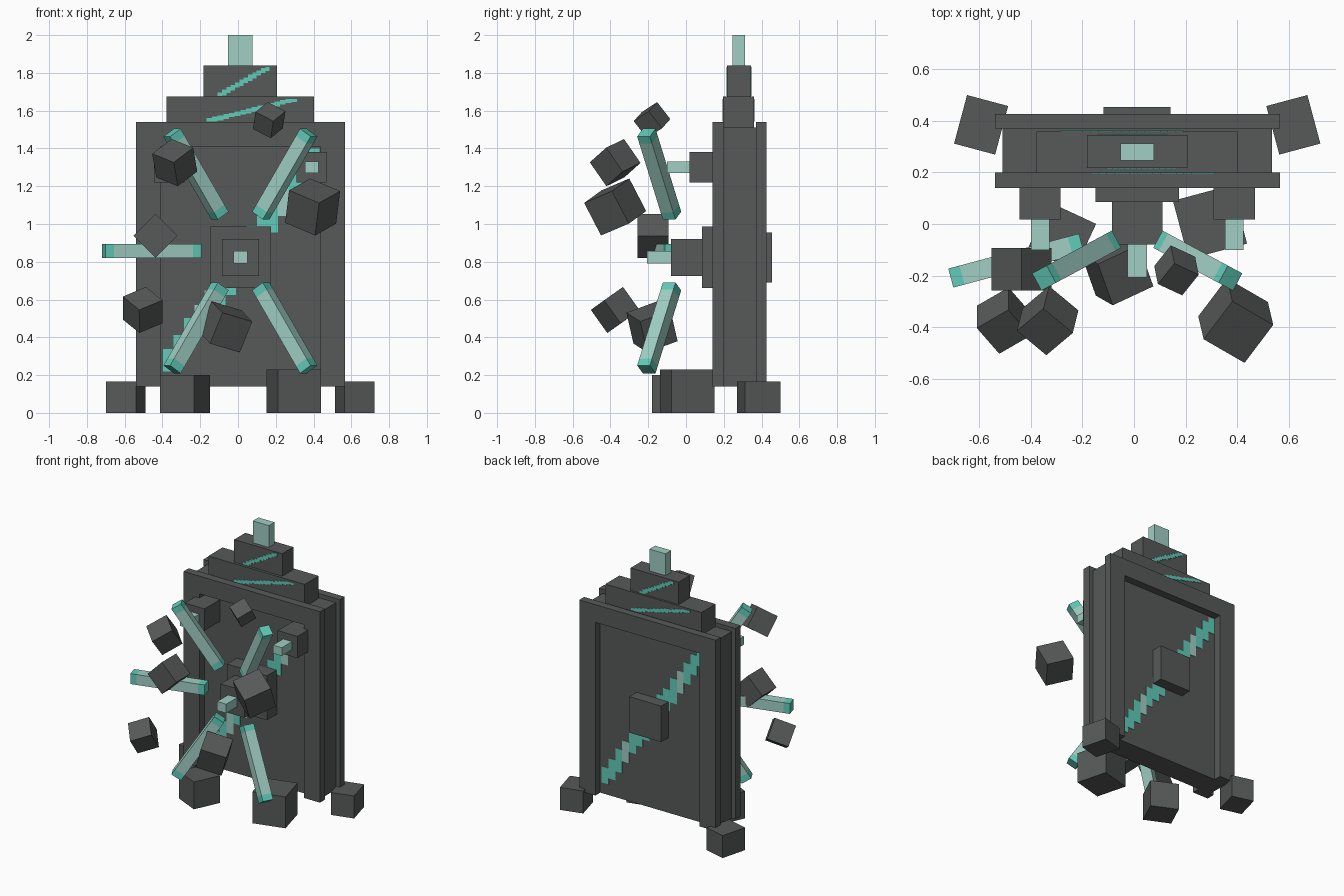
import bpy, bmesh, math, random
from mathutils import Vector, Matrix, Euler

random.seed(4)
if "Cube" in bpy.data.objects:
    bpy.data.objects.remove(bpy.data.objects["Cube"])


def material(name, rgb):
    m = bpy.data.materials.new(name)
    m.use_nodes = True
    color = (*rgb, 1.0)
    m.diffuse_color = color
    m.node_tree.nodes["Principled BSDF"].inputs["Base Color"].default_value = color
    return m


STONE = material("dark_stone", (0.095, 0.1, 0.1))
CRYSTAL = material("pale_crystal", (0.35, 0.62, 0.55))
GLOW = material("bright_teal", (0.12, 0.6, 0.48))
CX, CZ = 0.0125, 0.857      # centre of the slab face


def finish(name, bm, *mats):
    mesh = bpy.data.meshes.new(name)
    bm.to_mesh(mesh)
    bm.free()
    for m in mats:
        mesh.materials.append(m)
    ob = bpy.data.objects.new(name, mesh)
    bpy.context.collection.objects.link(ob)
    return ob


def add_box(bm, x, y, z):
    """Box from (min, max) ranges."""
    size = Vector((x[1] - x[0], y[1] - y[0], z[1] - z[0]))
    mid = Vector((sum(x), sum(y), sum(z))) / 2
    return bmesh.ops.create_cube(bm, size=1, matrix=Matrix.LocRotScale(mid, None, size))


def box(name, x, y, z, mat=STONE):
    bm = bmesh.new()
    add_box(bm, x, y, z)
    return finish(name, bm, mat)


def around(half, c=CX):
    return (c - half, c + half)


def turned_block(name, loc, size, degrees, mat=STONE):
    rot = Euler([math.radians(a) for a in degrees])
    bm = bmesh.new()
    bmesh.ops.create_cube(bm, size=1, matrix=Matrix.LocRotScale(Vector(loc), rot, Vector(size)))
    return finish(name, bm, mat)


# Slab with an open-bottomed frame on both faces
box("slab", around(0.523), (0.2, 0.37), (0.14, 1.51))
for side, y in (("front", (0.14, 0.2)), ("back", (0.37, 0.427))):
    bm = bmesh.new()
    add_box(bm, (-0.54, -0.41), y, (0.14, 1.41))
    add_box(bm, (0.437, 0.567), y, (0.14, 1.41))
    add_box(bm, (-0.54, 0.567), y, (1.41, 1.54))
    finish(side + "_frame", bm, STONE)

# Stepped crown and its crystal
box("lower_tier", around(0.39), (0.197, 0.36), (1.51, 1.675))
box("upper_tier", around(0.195), (0.217, 0.345), (1.675, 1.84))
box("crown_crystal", around(0.065), (0.247, 0.312), (1.84, 2.0), CRYSTAL)

# Bosses in the middle of both faces
box("front_boss_base", around(0.162), (0.085, 0.2), around(0.163, 0.823))
box("front_boss", around(0.098), (-0.08, 0.085), around(0.098, 0.823))
box("boss_crystal", around(0.037), (-0.207, -0.08), around(0.033, 0.823), CRYSTAL)
box("back_boss", around(0.13), (0.37, 0.455), around(0.132, 0.823))

# Upper lamps
for side, s in (("left", 1), ("right", -1)):
    x = CX + s * 0.377
    box(side + "_lamp", around(0.08, x), (0.018, 0.2), around(0.08, 1.3))
    box(side + "_lamp_crystal", around(0.036, x), (-0.1, 0.018), around(0.03, 1.3), CRYSTAL)

# Feet: two uneven ones in front, a mirrored pair behind
turned_block("left_front_foot", (0.295, 0.007, 0.115), (0.235, 0.235, 0.23), (0, 0, 15))
turned_block("right_front_foot", (-0.28, -0.048, 0.1), (0.2, 0.2, 0.2), (0, 0, -25))
for side, s in (("left", 1), ("right", -1)):
    turned_block(side + "_back_foot", (CX + s * 0.606, 0.385, 0.0825),
                 (0.165, 0.195, 0.165), (0, 0, s * 15))


# Radiating crystal bars with bright tips
def crystal_bar(name, angle):
    a, tilt, length = math.radians(angle), math.radians(15), 0.525
    radial = Vector((math.cos(a), 0, math.sin(a)))
    direction = radial * math.cos(tilt) - Vector((0, math.sin(tilt), 0))
    bm = bmesh.new()
    bmesh.ops.create_cube(bm, size=1, matrix=Matrix.Diagonal((length, 0.076, 0.076, 1)))
    cut = length / 2 - 0.045
    for x in (-cut, cut):
        bmesh.ops.bisect_plane(bm, geom=bm.verts[:] + bm.edges[:] + bm.faces[:],
                               plane_co=(x, 0, 0), plane_no=(1, 0, 0))
    for f in bm.faces:
        f.material_index = int(abs(f.calc_center_median().x) > cut)
    loc = Vector((CX, -0.142, CZ)) + radial * 0.47
    bm.transform(Matrix.LocRotScale(loc, direction.to_track_quat('X', 'Z'), None))
    finish(name, bm, CRYSTAL, GLOW)


for i, angle in enumerate((60, 120, 180, 240, 300)):
    crystal_bar(f"crystal_bar_{i + 1}", angle)

# Floating rubble: place, size, turn
rubble = [
    ((-0.335, -0.375, 1.325), 0.155, (20, -30, 40)),
    ((0.395, -0.375, 1.09), 0.195, (20, 20, -30)),
    ((0.165, -0.18, 1.55), 0.115, (30, 25, -25)),
    ((-0.505, -0.375, 0.545), 0.15, (30, -20, 30)),
    ((-0.065, -0.18, 0.455), 0.18, (20, 15, 25)),
    ((-0.437, -0.175, 0.937), 0.165, (0, 45, 0)),
]
for i, (loc, size, turn) in enumerate(rubble):
    turned_block(f"rubble_{i + 1}", loc, (size,) * 3, turn)


# Jagged glowing cracks as thin plates, rising to the viewer's right on each face
def crack(name, start, end, columns, heights, faces, pale=()):
    step = (end[0] - start[0]) / columns
    shape = []
    for i in range(columns):
        t = (i + 0.5) / columns
        mid = start[1] + t * (end[1] - start[1])
        half = random.uniform(*heights) / 2
        shape.append((start[0] + i * step, max(mid - half, start[1]), min(mid + half, end[1])))
    for side, s, y in faces:
        bm = bmesh.new()
        for i, (u, low, high) in enumerate(shape):
            x = sorted((CX + s * u, CX + s * (u + step)))
            old = set(bm.faces)
            add_box(bm, x, (y - 0.003, y + 0.003), (low, high))
            for f in set(bm.faces) - old:
                f.material_index = int(i in pale)
        finish(f"{side}_{name}", bm, GLOW, CRYSTAL)


crack("panel_crack", (-0.41, 0.22), (0.42, 1.4), 15, (0.14, 0.22),
      (("front", 1, 0.2), ("back", -1, 0.37)), pale=(3, 11))
crack("lower_tier_crack", (-0.18, 1.543), (0.3, 1.662), 16, (0.018, 0.03),
      (("front", 1, 0.197), ("back", -1, 0.36)))
crack("upper_tier_crack", (-0.12, 1.677), (0.155, 1.832), 12, (0.022, 0.034),
      (("front", 1, 0.217), ("back", -1, 0.345)))
